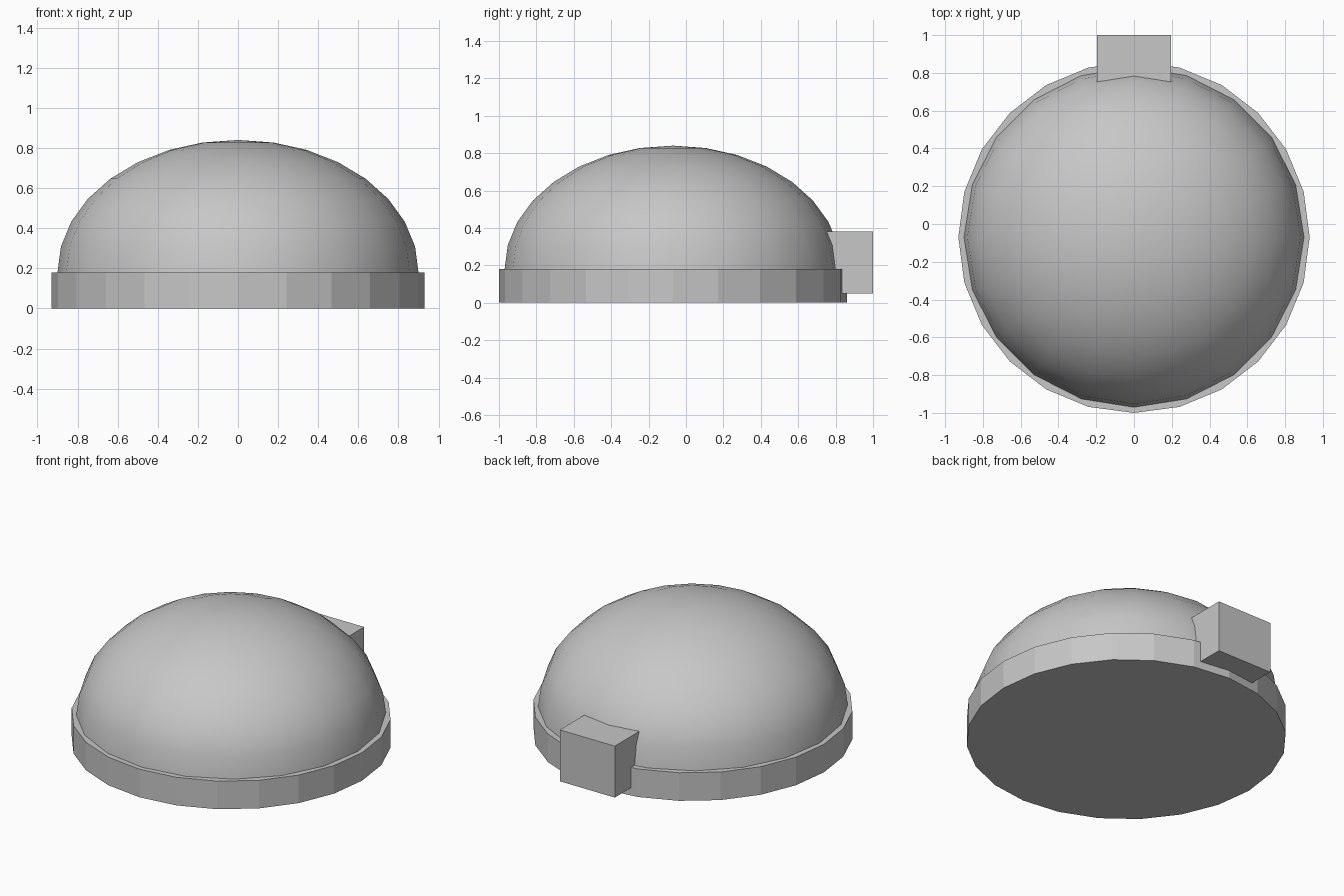
import bpy
import bmesh
from mathutils import Matrix, Vector

if "Cube" in bpy.data.objects:
    bpy.data.objects.remove(bpy.data.objects["Cube"], do_unlink=True)

GREY = (0.57, 0.57, 0.57, 1.0)
CENTRE_Y = -0.07
BASE_HEIGHT = 0.18

grey = bpy.data.materials.new("plain grey")
grey.use_nodes = True
grey.diffuse_color = GREY
grey.node_tree.nodes["Principled BSDF"].inputs["Base Color"].default_value = GREY


def add_part(name, bm, location):
    """Turn a bmesh into a named object in the shared grey."""
    mesh = bpy.data.meshes.new(name)
    bm.to_mesh(mesh)
    bm.free()
    mesh.materials.append(grey)
    part = bpy.data.objects.new(name, mesh)
    part.location = location
    bpy.context.collection.objects.link(part)
    return part


# Flat-sided base disc
bm = bmesh.new()
bmesh.ops.create_cone(bm, cap_ends=True, segments=24, radius1=0.93,
                      radius2=0.93, depth=BASE_HEIGHT)
add_part("base_disc", bm, (0, CENTRE_Y, BASE_HEIGHT / 2))

# Smooth flattened dome: upper half of a sphere resting on the base
bm = bmesh.new()
bmesh.ops.create_uvsphere(bm, u_segments=20, v_segments=16, radius=1)
lower = [v for v in bm.verts if v.co.z < -0.01]
bmesh.ops.delete(bm, geom=lower, context="VERTS")
bmesh.ops.scale(bm, vec=Vector((0.9, 0.9, 0.66)), verts=bm.verts)
for face in bm.faces:
    face.smooth = True
add_part("dome", bm, (0, CENTRE_Y, BASE_HEIGHT))

# Block set into the back of the dome and base
bm = bmesh.new()
bmesh.ops.create_cube(bm, size=1, matrix=Matrix.Diagonal((0.39, 0.32, 0.33, 1)))
add_part("back_block", bm, (0, 0.84, 0.215))
